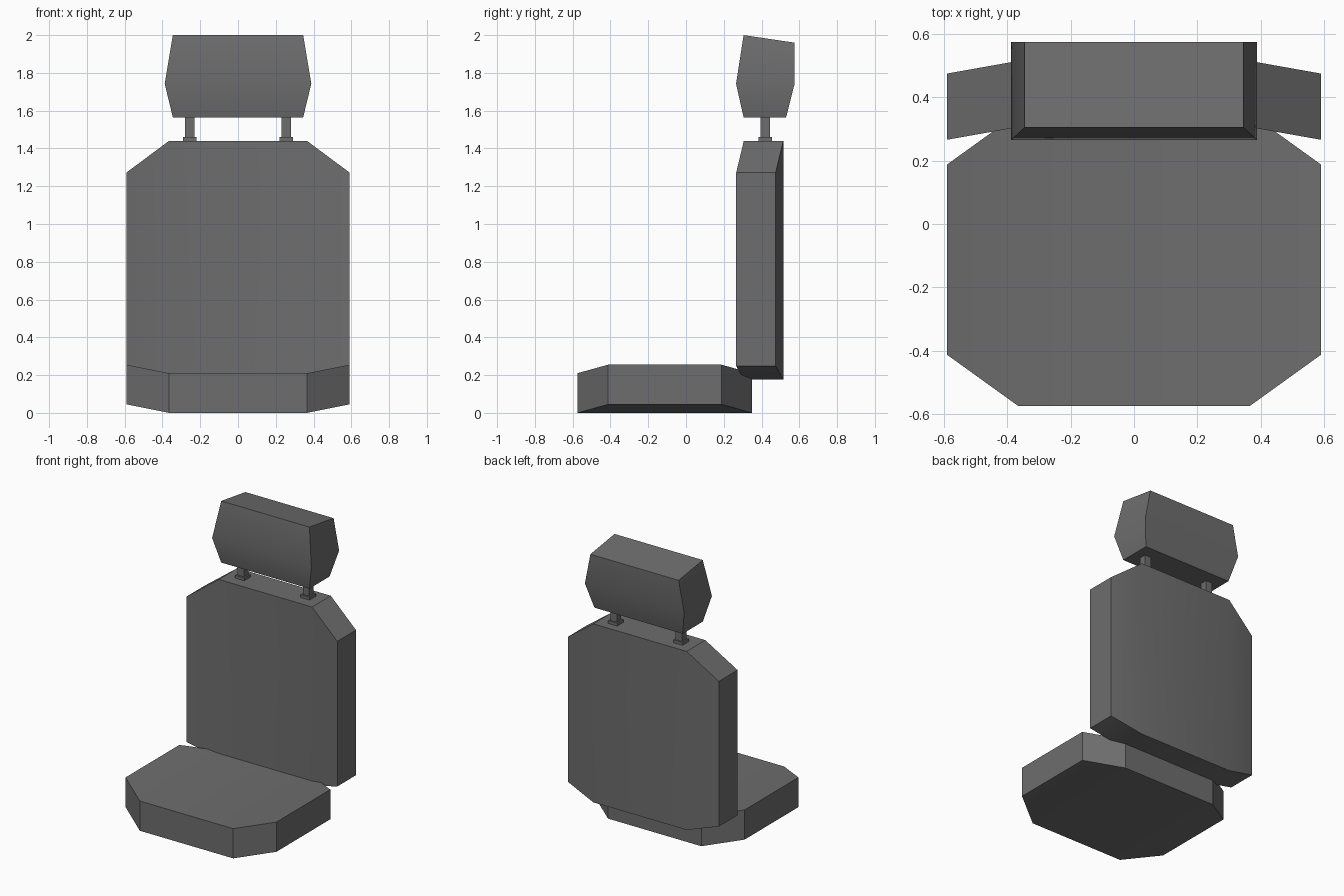
import bpy, math

if "Cube" in bpy.data.objects:
    bpy.data.objects.remove(bpy.data.objects["Cube"])

fabric = bpy.data.materials.new("dark grey")
fabric.diffuse_color = (0.155, 0.155, 0.155, 1)
fabric.use_nodes = True
fabric.node_tree.nodes["Principled BSDF"].inputs["Base Color"].default_value = fabric.diffuse_color


def make(name, verts, faces):
    mesh = bpy.data.meshes.new(name)
    mesh.from_pydata(verts, [], faces)
    mesh.validate()
    mesh.materials.append(fabric)
    obj = bpy.data.objects.new(name, mesh)
    bpy.context.collection.objects.link(obj)
    bpy.ops.object.select_all(action='DESELECT')
    obj.select_set(True)
    bpy.context.view_layer.objects.active = obj
    bpy.ops.object.mode_set(mode='EDIT')
    bpy.ops.mesh.select_all(action='SELECT')
    bpy.ops.mesh.normals_make_consistent(inside=False)
    bpy.ops.object.mode_set(mode='OBJECT')
    bpy.ops.object.shade_smooth_by_angle(angle=math.radians(30))
    return obj


def cushion(name, lengths, thick, wing, place):
    """Octagonal pad whose side wings are shifted by `wing` across the pad.
    lengths: outer start, side start, side end, outer end along the pad."""
    a, b, c, d = lengths
    outline = [(-0.365, a), (0.365, a), (0.59, b), (0.59, c),
               (0.365, d), (-0.365, d), (-0.59, c), (-0.59, b)]
    verts = []
    for t in thick:
        verts += [place(x, l, t + (wing if abs(x) > 0.5 else 0)) for x, l in outline]
    faces = []
    for o in (0, 8):  # flat middle and two folded wings on each side
        faces += [[o + i for i in f] for f in ((0, 1, 4, 5), (1, 2, 3, 4), (0, 5, 6, 7))]
    faces += [(i, (i + 1) % 8, 8 + (i + 1) % 8, 8 + i) for i in range(8)]
    return make(name, verts, faces)


def loft(name, rings):
    """Join four-cornered rings into a closed block."""
    verts = [v for r in rings for v in r]
    n = len(rings)
    faces = [(0, 1, 2, 3), tuple(4 * (n - 1) + i for i in range(4))]
    for k in range(n - 1):
        faces += [(4 * k + i, 4 * k + (i + 1) % 4,
                   4 * k + 4 + (i + 1) % 4, 4 * k + 4 + i) for i in range(4)]
    return make(name, verts, faces)


def ring(cx, w, y0, z0, y1, z1):
    return [(cx - w, y0, z0), (cx + w, y0, z0), (cx + w, y1, z1), (cx - w, y1, z1)]


# Seat pad and backrest share the same octagonal shape
cushion("seat", (-0.575, -0.413, 0.188, 0.35), (0.0, 0.21), 0.045,
        lambda x, l, t: (x, l, t))
cushion("backrest", (0.178, 0.247, 1.273, 1.44), (0.306, 0.515), -0.04,
        lambda x, l, t: (x, t, l))

# Headrest with a bulging waist and a sloping top
loft("headrest", [ring(0, 0.345, 0.305, 1.565, 0.53, 1.565),
                  ring(0, 0.388, 0.265, 1.742, 0.575, 1.742),
                  ring(0, 0.345, 0.305, 2.0, 0.575, 1.96)])

# Headrest posts and their collars
for side, s in (("left", -1), ("right", 1)):
    x = 0.255 * s
    loft(side + "_post", [ring(x, 0.025, 0.395, z, 0.444, z) for z in (1.43, 1.58)])
    loft(side + "_collar", [ring(x, 0.036, 0.383, z, 0.455, z) for z in (1.435, 1.46)])
